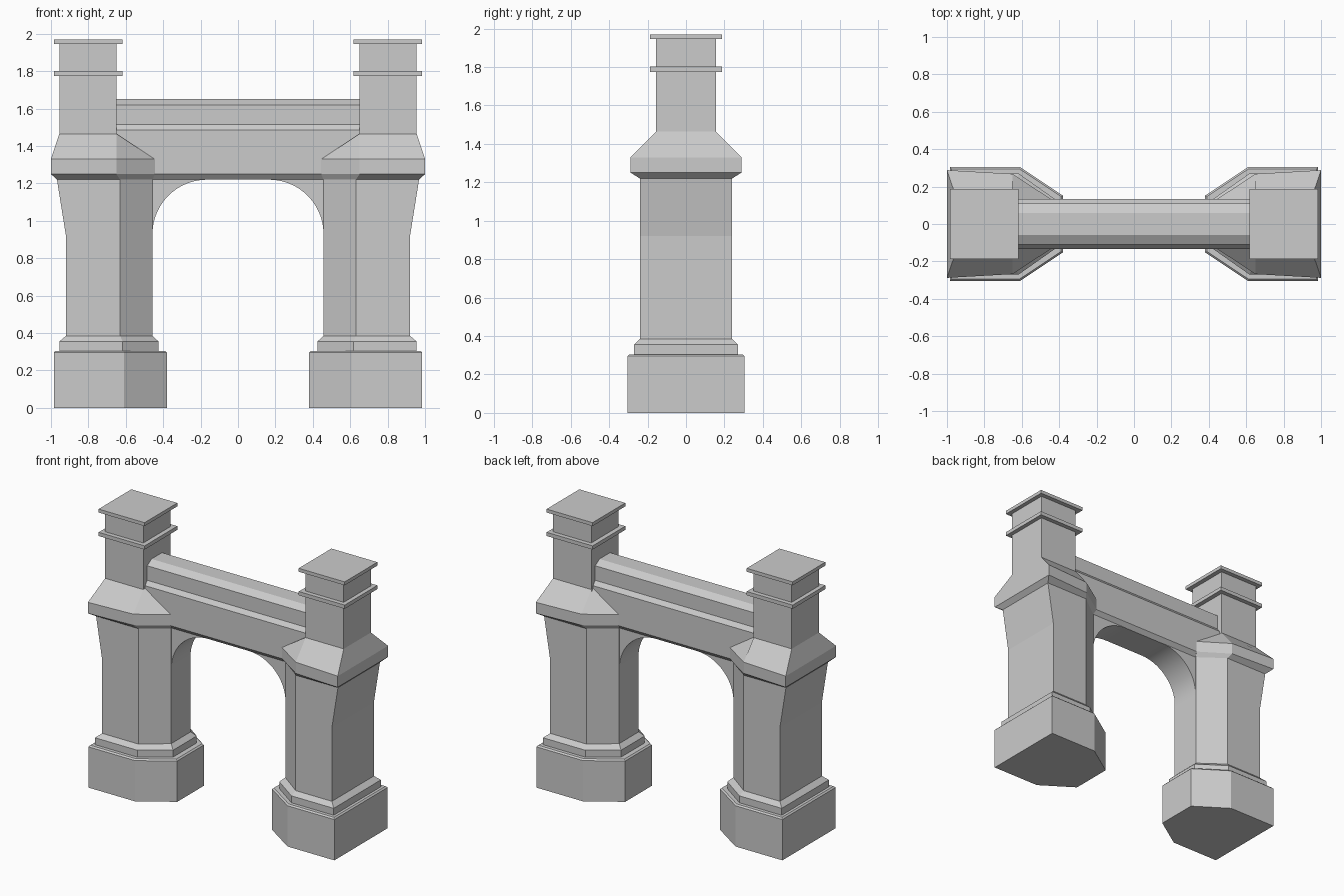
import bpy, bmesh
from math import sin, cos, pi

if "Cube" in bpy.data.objects:
    bpy.data.objects.remove(bpy.data.objects["Cube"])


def make(name, rings, mirror=True):
    """Loft a list of equal-length point rings into a capped solid."""
    bm = bmesh.new()
    loops = [[bm.verts.new(p) for p in ring] for ring in rings]
    for a, b in zip(loops, loops[1:]):
        for i in range(len(a)):
            j = (i + 1) % len(a)
            bm.faces.new((a[i], a[j], b[j], b[i]))
    bm.faces.new(loops[0][::-1])
    bm.faces.new(loops[-1])
    bmesh.ops.remove_doubles(bm, verts=bm.verts, dist=1e-5)
    bmesh.ops.recalc_face_normals(bm, faces=bm.faces)
    mesh = bpy.data.meshes.new(name)
    bm.to_mesh(mesh)
    bm.free()
    ob = bpy.data.objects.new(name, mesh)
    bpy.context.collection.objects.link(ob)
    if mirror:
        ob.modifiers.new("Mirror", 'MIRROR').use_axis[0] = True
    return ob


def hexagon(z, xo, yo, xc, yc, xi, yi):
    """Pier plan: flat outer side, chamfered towards the opening."""
    half = [(xo, yo), (xc, yc), (xi, yi)]
    pts = half + [(x, -y) for x, y in half[::-1]]
    return [(x, y, z) for x, y in pts]


def box(x0, x1, y, z0, z1):
    return [[(x0, -y, z), (x1, -y, z), (x1, y, z), (x0, y, z)] for z in (z0, z1)]


# Pier bases
make("pier_base", [hexagon(*r) for r in (
    (0.0, .985, .305, .61, .305, .38, .152),
    (.295, .985, .305, .61, .305, .38, .152),
    (.305, .975, .295, .613, .295, .39, .147))])

# Plinth moulding, shaft and flared shoulder of each pier
make("pier_shaft", [hexagon(*r) for r in (
    (.30, .955, .27, .617, .27, .425, .135),
    (.355, .955, .27, .617, .27, .425, .135),
    (.385, .92, .24, .63, .24, .457, .112),
    (.92, .92, .24, .63, .24, .457, .112),
    (1.22, .968, .24, .63, .24, .457, .112),
    (1.25, 1.0, .288, .65, .268, .445, .134),
    (1.33, 1.0, .288, .65, .268, .445, .134),
    (1.465, .955, .155, .65, .155, .65, .134))])

# Square turrets with two thin collars
make("turret", box(.65, .955, .155, 1.44, 1.96))
make("turret_collar", box(.617, .985, .187, 1.775, 1.802))
make("turret_cap", box(.617, .985, .187, 1.945, 1.97))

# Parapet wall spanning the piers
half = [(.108, 1.22), (.134, 1.25), (.134, 1.485), (.11, 1.515), (.11, 1.62), (.06, 1.65)]
profile = half + [(-y, z) for y, z in half[::-1]]
make("parapet_wall", [[(x, y, z) for y, z in profile] for x in (-.7, .7)], mirror=False)

# Curved spandrels forming the arch
N = 20
arc = [(.165 + .292 * cos(pi / 2 * i / N), .93 + .29 * sin(pi / 2 * i / N)) for i in range(N + 1)]
outline = [(.52, 1.23), (.52, .93)] + arc + [(.165, 1.23)]
spandrel = make("arch_spandrel", [[(x, y, z) for x, z in outline] for y in (-.109, .109)])
bpy.context.view_layer.objects.active = spandrel
spandrel.select_set(True)
bpy.ops.object.shade_smooth_by_angle(angle=pi / 6)
